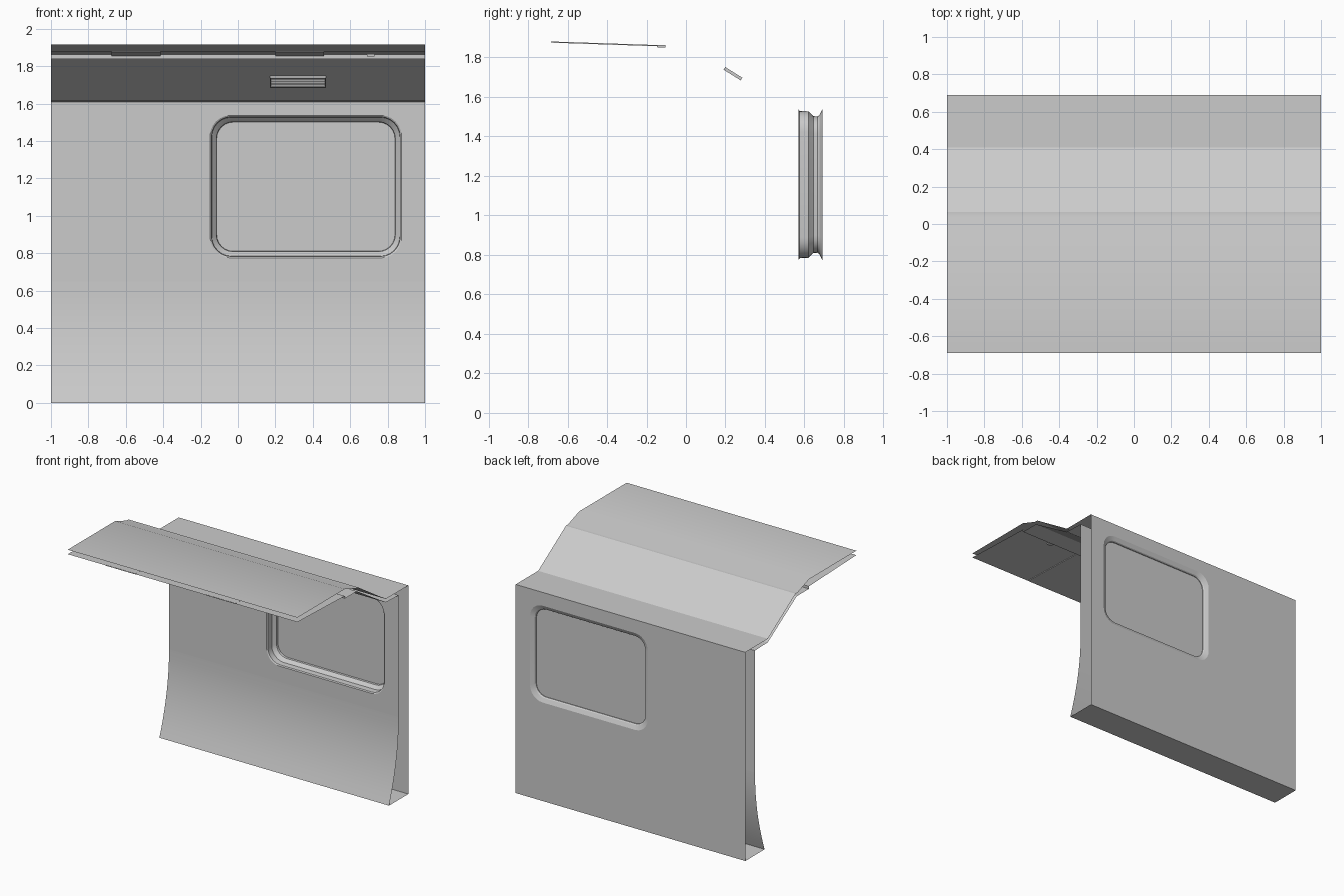
import bpy, bmesh, math
from mathutils import Vector

if "Cube" in bpy.data.objects:
    bpy.data.objects.remove(bpy.data.objects["Cube"])


def finish(name, bm, smooth=True):
    me = bpy.data.meshes.new(name)
    bm.to_mesh(me)
    bm.free()
    ob = bpy.data.objects.new(name, me)
    bpy.context.collection.objects.link(ob)
    if smooth:
        bpy.ops.object.select_all(action='DESELECT')
        bpy.context.view_layer.objects.active = ob
        ob.select_set(True)
        bpy.ops.object.shade_smooth_by_angle(angle=math.radians(30))
    return ob


def sheet(name, profile, x0=-1, x1=1):
    """Extrude an open (y, z) profile along x as a thin sheet."""
    bm = bmesh.new()
    rows = [(bm.verts.new((x0, y, z)), bm.verts.new((x1, y, z))) for y, z in profile]
    for (a, b), (c, d) in zip(rows, rows[1:]):
        bm.faces.new((a, b, d, c))
    return finish(name, bm)


def window_loop(bm, y, inset):
    """Rounded rectangle of the window opening at depth y."""
    x0, x1, z0, z1 = -0.15 + inset, 0.875 - inset, 0.775 + inset, 1.537 - inset
    r, n = 0.11 - inset * 0.6, 6
    pts = []
    for i, (cx, cz) in enumerate([(x1 - r, z1 - r), (x0 + r, z1 - r), (x0 + r, z0 + r), (x1 - r, z0 + r)]):
        for k in range(n + 1):
            a = math.pi / 2 * (i + k / n)
            pts.append(bm.verts.new((cx + r * math.cos(a), y, cz + r * math.sin(a))))
    return pts


def holed_wall(name, y, z0, z1, facing):
    """Flat wall with the window cut out."""
    bm = bmesh.new()
    rect = [bm.verts.new((x, y, z)) for x, z in ((-1, z0), (1, z0), (1, z1), (-1, z1))]
    edges = []
    for loop in (rect, window_loop(bm, y, 0)):
        edges += [bm.edges.new((a, b)) for a, b in zip(loop, loop[1:] + loop[:1])]
    bmesh.ops.triangle_fill(bm, use_beauty=True, use_dissolve=False, edges=edges, normal=(0, facing, 0))
    bm.normal_update()
    bmesh.ops.reverse_faces(bm, faces=[f for f in bm.faces if f.normal.y * facing < 0])
    return finish(name, bm, False)


def box(bm, centre, ux, uy, uz):
    """Box from a centre and three half-axis vectors."""
    c = Vector(centre)
    v = [bm.verts.new(c + ux * i + uy * j + uz * k) for i in (-1, 1) for j in (-1, 1) for k in (-1, 1)]
    faces = [bm.faces.new([v[i] for i in q]) for q in
             ((0, 1, 3, 2), (4, 6, 7, 5), (0, 4, 5, 1), (2, 3, 7, 6), (0, 2, 6, 4), (1, 5, 7, 3))]
    bmesh.ops.recalc_face_normals(bm, faces=faces)


# Outer shell: roof, back wall and underside
sheet("outer_roof", [(-0.69, 1.915), (-0.1, 1.915), (0.04, 1.865), (0.065, 1.865),
                     (0.41, 1.642), (0.69, 1.642)])
holed_wall("outer_wall", 0.69, 0, 1.642, 1)
sheet("bottom_plate", [(0.69, 0), (0.45, 0)])

# Inner wall with flared foot
BEND = 0.65
sheet("inner_wall_foot", [(0.57 - 0.12 * (1 - i / 10) ** 2, BEND * i / 10) for i in range(11)])
holed_wall("inner_wall", 0.57, BEND, 1.61, -1)

# Inner sloped ceiling and centre ceiling panel
sheet("inner_ceiling", [(0.57, 1.61), (0.41, 1.615), (0.05, 1.84), (-0.1, 1.84), (-0.1, 1.86)])
sheet("ceiling_panel", [(-0.1, 1.86), (-0.69, 1.88)])

# Stepped window surround lofted through the wall
bm = bmesh.new()
loops = [window_loop(bm, y, s) for y, s in
         ((0.57, 0), (0.576, 0.008), (0.62, 0.010), (0.638, 0.028), (0.645, 0.034),
          (0.665, 0.036), (0.675, 0.030), (0.69, 0))]
for p, q in zip(loops, loops[1:]):
    for i in range(len(p)):
        j = (i + 1) % len(p)
        bm.faces.new((p[i], p[j], q[j], q[i]))
finish("window_surround", bm)

# Window pane
bm = bmesh.new()
bm.faces.new(window_loop(bm, 0.66, 0.036))
finish("window_pane", bm, False)

# Air vent on the sloped ceiling
d = Vector((0, 0.36, -0.225)).normalized()
n = Vector((0, -0.225, -0.36)).normalized()
X = Vector((1, 0, 0))
mid = Vector((0.32, 0.24, 1.721)) + n * 0.004
bm = bmesh.new()
for s in (-1, 1):
    box(bm, mid + d * 0.047 * s, X * 0.15, d * 0.004, n * 0.008)
    box(bm, mid + X * 0.147 * s, X * 0.003, d * 0.05, n * 0.008)
for i in range(5):
    box(bm, mid + d * (0.0155 * (i - 2)), X * 0.146, (d + n * 0.7).normalized() * 0.009,
        (n - d * 0.7).normalized() * 0.0015)
finish("air_vent", bm, False)

# Light panels and a small clip under the ceiling panel
bm = bmesh.new()
t = Vector((0, 0.59, -0.02)) / 2
up = Vector((0, 0, 1))
for x in (-0.545, 0.33):
    box(bm, (x, -0.395, 1.868), X * 0.13, t * 0.98, up * 0.003)
finish("light_panels", bm, False)
bm = bmesh.new()
box(bm, (0.71, -0.125, 1.857), X * 0.02, Vector((0, 0.02, 0)), up * 0.006)
finish("ceiling_clip", bm, False)
